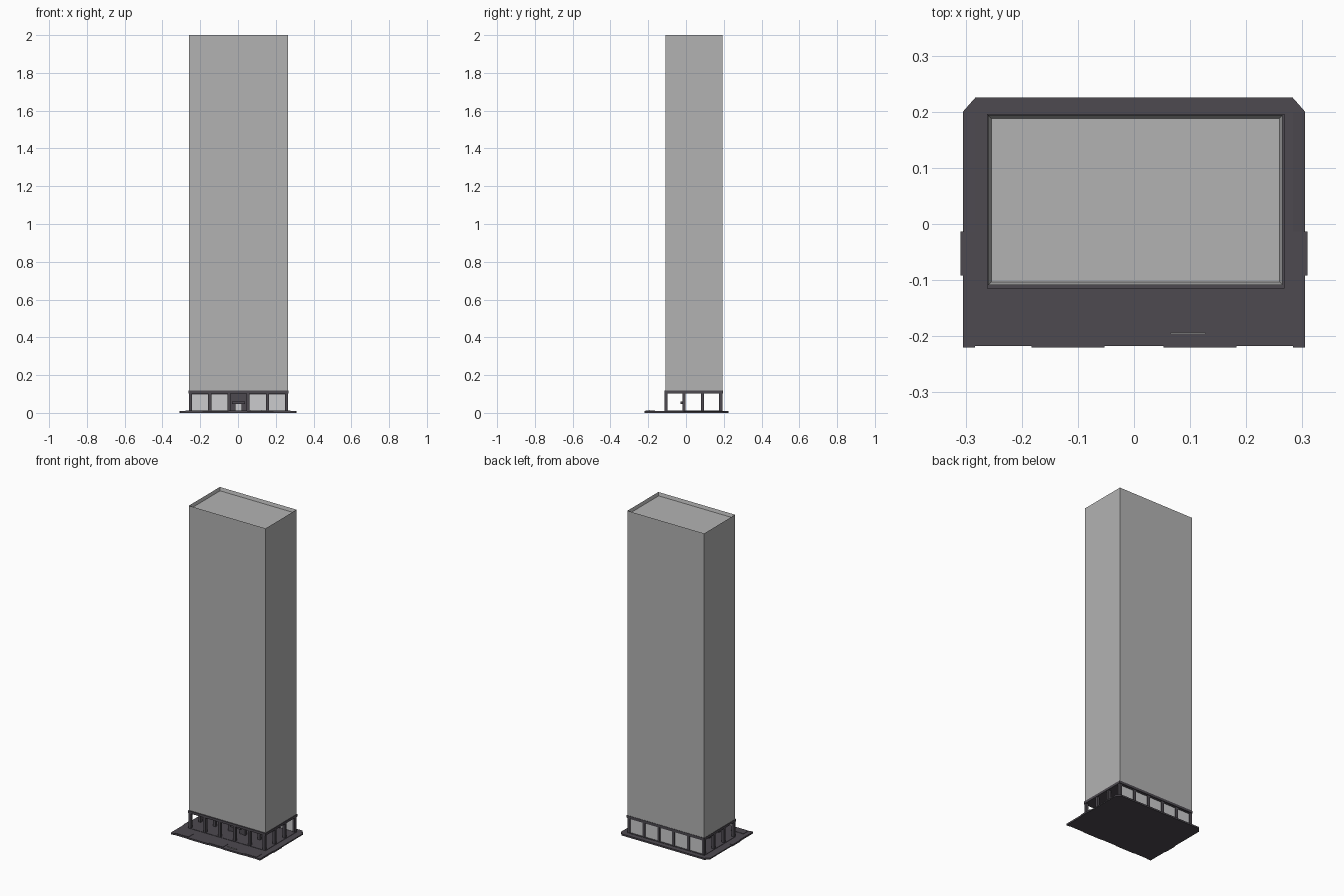
import bpy, bmesh

cube = bpy.data.objects.get("Cube")
if cube:
    bpy.data.objects.remove(cube, do_unlink=True)


def material(name, rgb):
    m = bpy.data.materials.new(name)
    m.use_nodes = True
    m.diffuse_color = (*rgb, 1)
    m.node_tree.nodes["Principled BSDF"].inputs["Base Color"].default_value = (*rgb, 1)
    return m


GREY = material("tower grey", (0.45, 0.45, 0.45))
DARK = material("dark stone", (0.074, 0.067, 0.08))
GLASS = material("pale glass", (0.6, 0.6, 0.61))


def finish(name, bm, mat):
    bmesh.ops.recalc_face_normals(bm, faces=bm.faces)
    mesh = bpy.data.meshes.new(name)
    bm.to_mesh(mesh)
    bm.free()
    mesh.materials.append(mat)
    obj = bpy.data.objects.new(name, mesh)
    bpy.context.collection.objects.link(obj)
    return obj


def box(name, x, y, z, mat):
    bm = bmesh.new()
    bmesh.ops.create_cube(bm, size=1)
    for v in bm.verts:
        v.co = [(a + b) / 2 + c * (b - a) for (a, b), c in zip((x, y, z), v.co)]
    return finish(name, bm, mat)


def prism(name, outline, low, high, mat):
    bm = bmesh.new()
    face = bm.faces.new([bm.verts.new((x, y, low)) for x, y in outline])
    up = bmesh.ops.extrude_face_region(bm, geom=[face])["geom"]
    for v in up:
        if isinstance(v, bmesh.types.BMVert):
            v.co.z = high
    return finish(name, bm, mat)


# Ground slab with clipped rear corners
FLOOR = 0.012
prism("ground_slab", [(-0.283, -0.217), (0.283, -0.217), (0.283, 0.225), (-0.283, 0.225)],
      0, 0.01, DARK)
for side, s in (("left", 1), ("right", -1)):
    prism(side + "_rear_corner", [(s * 0.283, 0.2), (s * 0.305, 0.2), (s * 0.283, 0.225)],
          0, 0.01, DARK)
    xs = sorted((s * 0.283, s * 0.305))
    box(side + "_front_strip", xs, (-0.22, -0.092), (0, 0.01), DARK)
    box(side + "_side_landing", sorted((s * 0.283, s * 0.309)), (-0.092, -0.013), (0, 0.01), DARK)
    # Ramp falling gently outwards
    ramp = box(side + "_side_ramp", xs, (-0.013, 0.2), (0, 0.01), DARK)
    for v in ramp.data.vertices:
        if v.co.z > 0.005 and abs(v.co.x) > 0.3:
            v.co.z = 0.007
    box(side + "_front_kerb", sorted((s * 0.053, s * 0.183)), (-0.22, -0.217), (0, 0.01), DARK)

box("lobby_floor", (-0.262, 0.268), (-0.115, 0.194), (0.009, FLOOR), DARK)
for name, x0, x1 in (("right", -0.278, -0.189), ("centre", -0.049, 0.047), ("left", 0.187, 0.277)):
    box(name + "_planter_pad", (x0, x1), (-0.214, -0.165), (0.008, FLOOR), DARK)
box("low_bench", (0.065, 0.127), (-0.196, -0.193), (0.01, 0.014), GREY)

# Tower with a recessed roof behind a parapet
X0, X1, Y0, Y1 = -0.26, 0.265, -0.109, 0.194
tower = box("tower", (X0, X1), (Y0, Y1), (0.118, 2), GREY)
bm = bmesh.new()
bm.from_mesh(tower.data)
roof = [f for f in bm.faces if f.normal.z > 0.9]
bmesh.ops.inset_region(bm, faces=roof, thickness=0.008)
for v in roof[0].verts:
    v.co.z -= 0.02
bm.to_mesh(tower.data)
bm.free()

# Dark slab and fascia over the lobby
box("lobby_ceiling", (-0.262, 0.268), (-0.115, 0.196), (0.103, 0.118), DARK)

# Columns around the open lobby
COLS_X = [-0.251 + i * 0.1015 for i in range(6)]
COLS_Y = [-0.106, -0.01, 0.088, 0.184]
W = 0.008
for j, y in enumerate(COLS_Y):
    for i, x in enumerate(COLS_X):
        if j in (0, 1, 3) or i in (0, 5):
            box(f"column_{j}_{i}", (x - W, x + W), (y - W, y + W), (FLOOR, 0.103), DARK)

# Rear glazing between the columns
for i, (a, b) in enumerate(zip(COLS_X, COLS_X[1:])):
    box(f"rear_window_{i}", (a + W, b - W), (0.182, 0.186), (FLOOR, 0.103), GLASS)
box("rear_window_head", (X0, X1), (0.179, 0.19), (0.097, 0.103), DARK)

# Entrance partition around an open doorway
CX = (COLS_X[2] + COLS_X[3]) / 2
box("entrance_wall", (CX - 0.045, CX + 0.045), (-0.014, -0.006), (0.05, 0.103), DARK)
for side, s in (("left", 1), ("right", -1)):
    box(side + "_door_jamb", sorted((CX + s * 0.016, CX + s * 0.045)),
        (-0.014, -0.006), (FLOOR, 0.05), DARK)
box("door_canopy", (CX - 0.035, CX + 0.035), (-0.03, -0.006), (0.046, 0.06), DARK)
